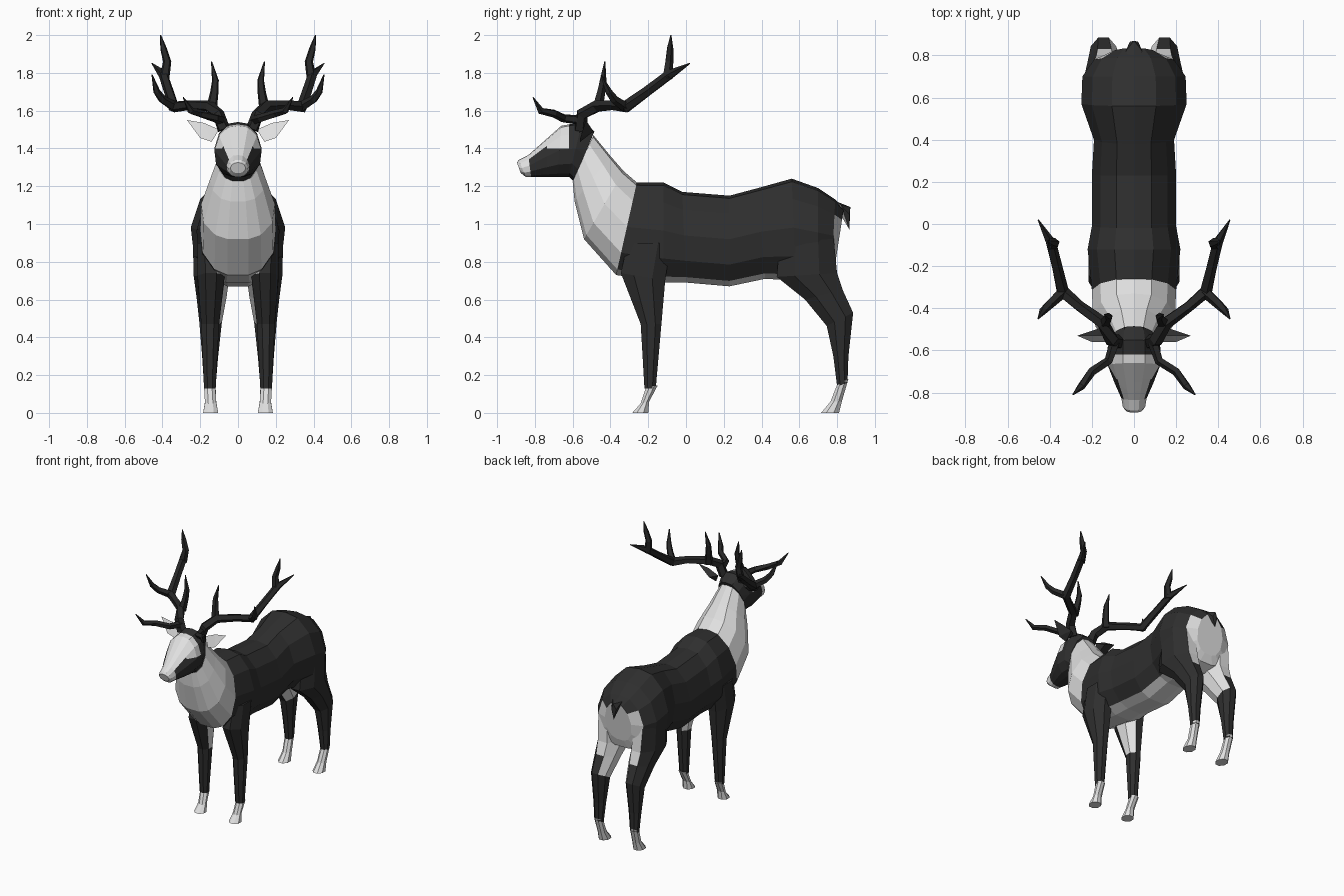
import bpy, bmesh, math
from mathutils import Vector

if "Cube" in bpy.data.objects:
    bpy.data.objects.remove(bpy.data.objects["Cube"])


def material(name, v):
    m = bpy.data.materials.new(name)
    m.diffuse_color = (v, v, v, 1)
    m.use_nodes = True
    m.node_tree.nodes["Principled BSDF"].inputs["Base Color"].default_value = m.diffuse_color
    return m


DARK = material("dark coat", 0.028)
LIGHT = material("light coat", 0.75)
HORN = material("antler dark", 0.02)


def finish(name, bm, mats):
    me = bpy.data.meshes.new(name)
    bm.to_mesh(me)
    bm.free()
    for m in mats:
        me.materials.append(m)
    ob = bpy.data.objects.new(name, me)
    bpy.context.collection.objects.link(ob)
    return ob


def loft(name, rings, mats, rule=None, cuts=(), patch=None):
    """Skin a list of point rings; rule(centre, normal, ring, strip) gives the material."""
    bm = bmesh.new()
    vs = [[bm.verts.new(p) for p in r] for r in rings]
    n = len(rings[0])
    tag = {}
    for i in range(len(vs) - 1):
        for j in range(n):
            k = (j + 1) % n
            f = bm.faces.new((vs[i][j], vs[i][k], vs[i + 1][k], vs[i + 1][j]))
            tag[f] = (i, j)
    tag[bm.faces.new(vs[0])] = (-1, -1)
    tag[bm.faces.new(vs[-1])] = (len(vs), -1)
    bmesh.ops.recalc_face_normals(bm, faces=bm.faces[:])
    if rule:
        for f, (i, j) in tag.items():
            f.material_index = int(rule(f.calc_center_median(), f.normal, i, j))
    for co, no in cuts:
        bmesh.ops.bisect_plane(bm, geom=bm.verts[:] + bm.edges[:] + bm.faces[:],
                               plane_co=co, plane_no=no)
    if patch:
        for f in bm.faces:
            if patch(f.calc_center_median(), f.normal):
                f.material_index = 1
    return finish(name, bm, mats)


# Cross-section of trunk, neck and head: (fraction from top to bottom, fraction of half width)
HALF = [(0.03, .42), (.2, .8), (.48, 1), (.76, .93), (.94, .62), (1, .28)]


def trunk_ring(yt, zt, yb, zb, w):
    at = lambda t, x: Vector((x * w, yt + (yb - yt) * t, zt + (zb - zt) * t))
    return ([at(0, 0)] + [at(t, x) for t, x in HALF]
            + [at(t, -x) for t, x in reversed(HALF)])


# Trunk, with pale belly and rump patch
TRUNK = [(-.26, 1.22, -.37, .73, .20), (-.12, 1.22, -.12, .69, .22), (-.02, 1.17, 0, .69, .20),
         (.23, 1.15, .23, .67, .20), (.38, 1.19, .42, .71, .19), (.56, 1.24, .58, .70, .25),
         (.70, 1.19, .70, .70, .245), (.79, 1.13, .77, .73, .19), (.835, 1.08, .79, .79, .11)]
loft("trunk", [trunk_ring(*s) for s in TRUNK], [DARK, LIGHT],
     lambda c, n, i, j: (j in (5, 6, 7)) or i == 9 or (i == 7 and j not in (0, 1, 11, 12)))

# Neck and chest
NECK = [(-.49, 1.47, -.60, 1.225, .105), (-.40, 1.36, -.59, 1.12, .145),
        (-.33, 1.28, -.54, .92, .195), (-.26, 1.22, -.37, .73, .20)]
loft("neck", [trunk_ring(*s) for s in NECK], [LIGHT])

# Head with pale blaze, muzzle tip and eye patches
HEAD = [(-.485, 1.49, -.595, 1.225, .105), (-.55, 1.54, -.62, 1.25, .125),
        (-.66, 1.52, -.68, 1.25, .125), (-.75, 1.44, -.76, 1.25, .092),
        (-.835, 1.365, -.82, 1.25, .06), (-.885, 1.34, -.85, 1.25, .053),
        (-.895, 1.325, -.875, 1.27, .04)]
loft("head", [trunk_ring(*s) for s in HEAD], [DARK, LIGHT],
     lambda c, n, i, j: i >= 4 or (i >= 2 and j in (0, 1, 11, 12)),
     cuts=[((0, y, 0), (0, 1, 0)) for y in (-.62, -.735)]
     + [((0, 0, z), (0, 0, 1)) for z in (1.40, 1.49)],
     patch=lambda c, n: (-.735 < c.y < -.62 and 1.40 < c.z < 1.49)
     or (c.y < -.62 and n.z > .5))


def hull(name, pts, mats, rule):
    bm = bmesh.new()
    for p in pts:
        bm.verts.new(p)
    bmesh.ops.convex_hull(bm, input=bm.verts[:])
    bmesh.ops.recalc_face_normals(bm, faces=bm.faces[:])
    for f in bm.faces:
        f.material_index = int(rule(f.normal))
    return finish(name, bm, mats)


# Tail
hull("tail", [(0, .77, 1.13), (.04, .82, 1.10), (-.04, .82, 1.10), (0, .87, 1.09),
              (.02, .865, 1.05), (-.02, .865, 1.05), (0, .865, .97), (0, .82, 1.06)],
     [DARK, LIGHT], lambda n: n.z < -.3)


def leg_ring(s, yf, zf, yb, zb, xi, xo):
    """Eight-sided ring between a front and a back point."""
    out = []
    for k in range(8):
        a = math.radians(22.5 + 45 * k)
        u = .5 + .54 * math.cos(a)
        v = .5 + .54 * math.sin(a)
        out.append(Vector((s * (xi + (xo - xi) * u), yf + (yb - yf) * v, zf + (zb - zf) * v)))
    return out


FRONT_LEG = [(-.31, .90, -.08, .90, .08, .215), (-.345, .74, -.11, .70, .07, .215),
             (-.24, .47, -.13, .47, .10, .195), (-.22, .13, -.16, .13, .118, .18)]
FRONT_HOOF = [(-.21, .14, -.15, .145, .12, .18), (-.24, .05, -.195, .06, .115, .175),
              (-.285, .0, -.2, .0, .105, .185)]
HIND_LEG = [(.50, .95, .78, .95, .06, .24), (.48, .72, .80, .74, .045, .235),
            (.63, .60, .83, .65, .06, .22), (.745, .46, .885, .53, .085, .205),
            (.78, .30, .86, .30, .105, .19), (.80, .14, .855, .16, .118, .18)]
HIND_HOOF = [(.80, .15, .86, .18, .12, .18), (.765, .06, .825, .06, .115, .175),
             (.715, .0, .81, .0, .105, .185)]


def tube(name, pts, radii, sides=5):
    """Tapered branch along a path."""
    pts = [Vector(p) for p in pts]
    rings = []
    for i, p in enumerate(pts):
        d = (pts[min(i + 1, len(pts) - 1)] - pts[max(i - 1, 0)]).normalized()
        a = d.cross(Vector((.3, .9, .2)) if abs(d.y) < .7 else Vector((0, 0, 1))).normalized()
        b = d.cross(a)
        rings.append([p + radii[i] * (a * math.cos(t) + b * math.sin(t))
                      for t in (2 * math.pi * k / sides for k in range(sides))])
    # line up neighbouring rings so the skin does not twist
    for i in range(1, len(rings)):
        shift = min(range(sides), key=lambda s: sum(
            (rings[i][(k + s) % sides] - pts[i] - rings[i - 1][k] + pts[i - 1]).length
            for k in range(sides)))
        rings[i] = rings[i][shift:] + rings[i][:shift]
    loft(name, rings, [HORN])


BRANCHES = {
    "antler_beam": ([(.075, -.56, 1.50), (.105, -.55, 1.58), (.15, -.47, 1.625), (.26, -.39, 1.63),
                     (.34, -.32, 1.62), (.365, -.21, 1.70), (.395, -.09, 1.79), (.455, .02, 1.85)],
                    [.035, .034, .032, .027, .032, .027, .026, .003]),
    "antler_brow_tine": ([(.09, -.56, 1.55), (.12, -.65, 1.56), (.20, -.70, 1.585),
                          (.25, -.77, 1.60), (.29, -.81, 1.67)], [.026, .022, .021, .019, .003]),
    "antler_inner_tine": ([(.14, -.47, 1.61), (.125, -.45, 1.70), (.12, -.44, 1.76),
                           (.14, -.43, 1.86)], [.03, .023, .019, .003]),
    "antler_elbow_tine": ([(.335, -.32, 1.62), (.40, -.38, 1.66), (.43, -.41, 1.70),
                           (.455, -.45, 1.79)], [.028, .023, .019, .003]),
    "antler_top_tine": ([(.39, -.10, 1.77), (.375, -.09, 1.86), (.395, -.085, 1.93),
                         (.41, -.08, 2.0)], [.028, .023, .018, .003]),
}
EAR = [(.10, -.53, 1.50), (.14, -.56, 1.435), (.20, -.56, 1.455), (.27, -.53, 1.55),
       (.18, -.53, 1.535), (.15, -.49, 1.49)]

for s, side in ((1, "left"), (-1, "right")):
    # Legs with pale inner faces, and hooves
    loft(f"front_leg_{side}", [leg_ring(s, *r) for r in FRONT_LEG], [DARK, LIGHT],
         lambda c, n, i, j: n.x * s < -.8 and c.z > .45)
    loft(f"hind_leg_{side}", [leg_ring(s, *r) for r in HIND_LEG], [DARK, LIGHT],
         lambda c, n, i, j: (n.x * s < -.5 and c.z > .45) or (n.y > .5 and c.z > .68 and n.x * s < .3))
    loft(f"front_hoof_{side}", [leg_ring(s, *r) for r in FRONT_HOOF], [LIGHT])
    loft(f"hind_hoof_{side}", [leg_ring(s, *r) for r in HIND_HOOF], [LIGHT])
    # Ears, pale in front
    hull(f"ear_{side}", [(s * x, y, z) for x, y, z in EAR], [DARK, LIGHT], lambda n: n.y < -.3)
    # Antlers
    for name, (path, radii) in BRANCHES.items():
        tube(f"{name}_{side}", [(s * x, y, z) for x, y, z in path], radii)
